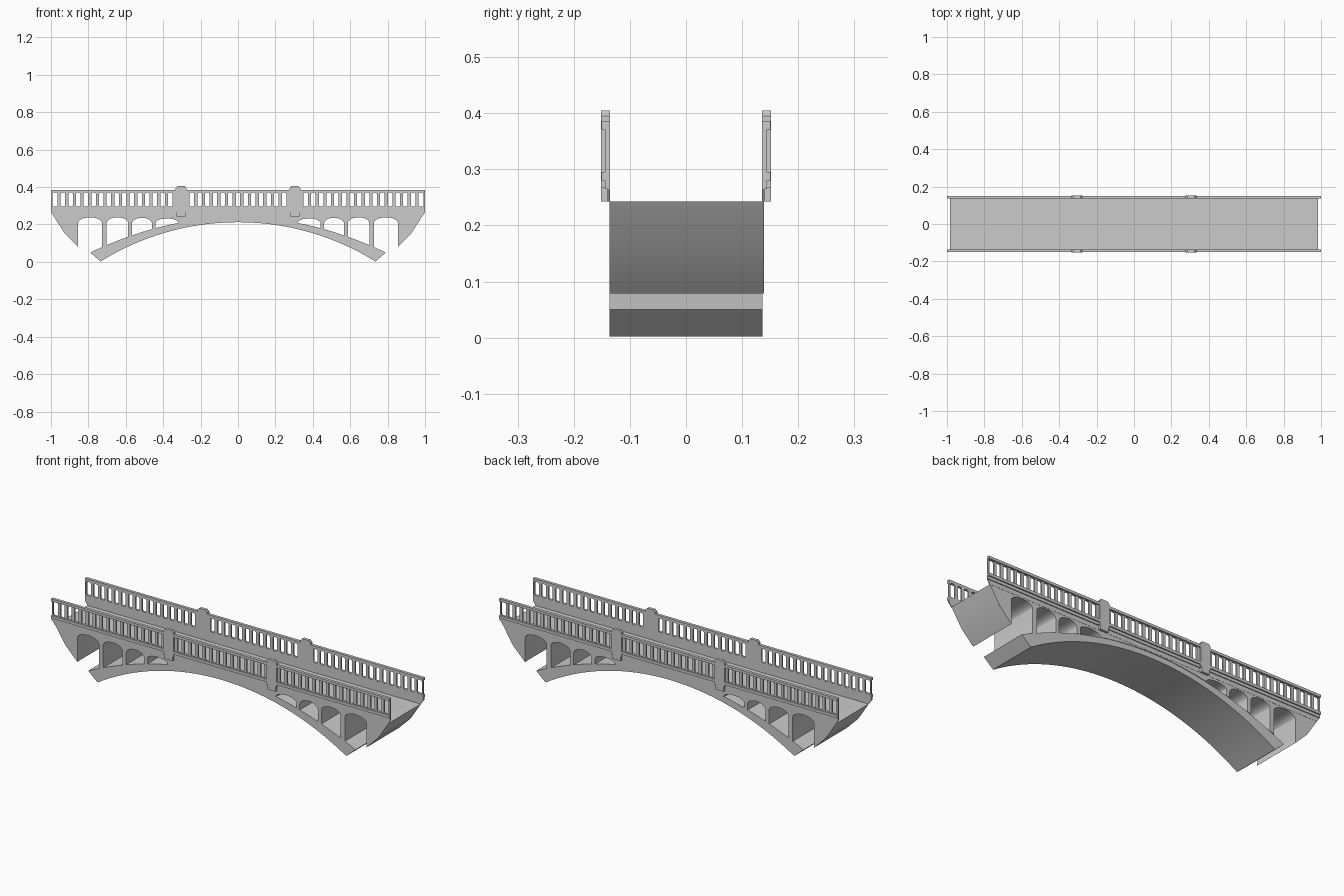
import bpy, math

if "Cube" in bpy.data.objects:
    bpy.data.objects.remove(bpy.data.objects["Cube"])

DECK = 0.243          # road level
W = 0.136             # half width of the road body


def prism(name, loops, y0, y1):
    """Extrude closed x/z outlines (first outer, others holes) between y0 and y1."""
    cu = bpy.data.curves.new(name, 'CURVE')
    cu.dimensions = '2D'
    cu.fill_mode = 'BOTH'
    cu.extrude = abs(y1 - y0) / 2
    for pts in loops:
        sp = cu.splines.new('POLY')
        sp.points.add(len(pts) - 1)
        for p, (x, z) in zip(sp.points, pts):
            p.co = (x, z, 0, 1)
        sp.use_cyclic_u = True
        sp.use_smooth = False
    ob = bpy.data.objects.new(name, cu)
    bpy.context.collection.objects.link(ob)
    ob.rotation_euler = (math.pi / 2, 0, 0)
    ob.location = (0, (y0 + y1) / 2, 0)
    bpy.ops.object.select_all(action='DESELECT')
    ob.select_set(True)
    bpy.context.view_layer.objects.active = ob
    bpy.ops.object.convert(target='MESH')
    bpy.ops.object.shade_smooth_by_angle(angle=math.radians(20))
    return ob


def flip(pts):
    return [(-x, z) for x, z in reversed(pts)]


def rect(x0, x1, z0, z1):
    return [(x0, z0), (x1, z0), (x1, z1), (x0, z1)]


def extrados(x):
    return 0.239 - 0.303 * x * x


def intrados(x):
    r = 1.391
    return 0.212 - r + math.sqrt(r * r - x * x)


def arch(x0, x1, spring, crown, n=14):
    """Elliptical arch from the outer side x1 over to x0."""
    c, a = (x0 + x1) / 2, (x1 - x0) / 2
    return [(c + a * math.cos(math.pi * i / n),
             spring + (crown - spring) * math.sin(math.pi * i / n)) for i in range(n + 1)]


def ext_line(x0, x1, n=8):
    return [(x0 + (x1 - x0) * i / n, extrados(x0 + (x1 - x0) * i / n)) for i in range(n + 1)]


# Spandrel openings: inner x, outer x, spring height, crown height
END_OPENING = arch(0.727, 0.855, 0.208, 0.238)
OPENINGS = [(0.588, 0.702, 0.208, 0.238), (0.46, 0.567, 0.205, 0.236), (0.32, 0.44, 0.21, 0.232)]
ABUTMENT = [(0.985, DECK), (0.925, 0.15), (0.855, 0.08)]

# Main body: abutments, arch ring, piers and deck in one profile
N = 30
half = ABUTMENT + END_OPENING + ext_line(0.727, 0.79, 3)
half += [(0.735 * (1 - i / N), intrados(0.735 * (1 - i / N))) for i in range(N)]
outer = half + [(0, intrados(0))] + flip(half)
holes = []
for x0, x1, s, c in OPENINGS:
    h = arch(x0, x1, s, c) + ext_line(x0, x1)
    holes += [h, flip(h)]
prism("bridge_body", [outer] + holes, -W, W)

# Thin raised spandrel face on the back, ending on top of the arch ring
half = ABUTMENT + END_OPENING + [(0.727, extrados(0.727))]
for x0, x1, s, c in OPENINGS:
    half += [(x1, extrados(x1))] + arch(x0, x1, s, c) + [(x0, extrados(x0))]
half += ext_line(0.31, 0.02, 10)
prism("back_spandrel_face", [half + flip(half)], W, W + 0.003)


# Baluster slots with clipped corners
def slot(x, w=0.024, z0=0.296, z1=0.37, c=0.005):
    a, b = x - w / 2, x + w / 2
    return [(a + c, z0), (b - c, z0), (b, z0 + c), (b, z1 - c),
            (b - c, z1), (a + c, z1), (a, z1 - c), (a, z0 + c)]


slots = [slot(-0.246 + 0.041 * i) for i in range(13)]
for i in range(15):
    h = slot(0.362 + 0.041 * i)
    slots += [h, flip(h)]
end = slot(0.978, 0.028)
slots += [end, flip(end)]

# Parapets on both sides
for side, s in (("front", -1), ("back", 1)):
    def part(name, loops, depth):
        return prism(side + "_" + name, loops, s * (W - 0.0005), s * (W + depth))

    part("parapet_foot", [[(-0.985, 0.2425), (0.985, 0.2425), (1, 0.265), (-1, 0.265)]], 0.004)
    part("lower_moulding", [rect(-1, 1, 0.265, 0.28)], 0.0085)
    part("base_rail", [rect(-1, 1, 0.28, 0.295)], 0.015)
    part("balustrade", [rect(-1, 1, 0.295, 0.372)] + slots, 0.008)
    part("top_rail", [rect(-1, 1, 0.371, 0.385)], 0.015)
    # Posts with capped tops and narrower bases
    for label, m in (("right", 1), ("left", -1)):
        post = [(0.281, 0.243), (0.328, 0.243), (0.328, 0.267), (0.333, 0.267), (0.333, 0.395),
                (0.324, 0.405), (0.285, 0.405), (0.276, 0.395), (0.276, 0.267), (0.281, 0.267)]
        part(label + "_post", [post if m > 0 else flip(post)], 0.0155)
